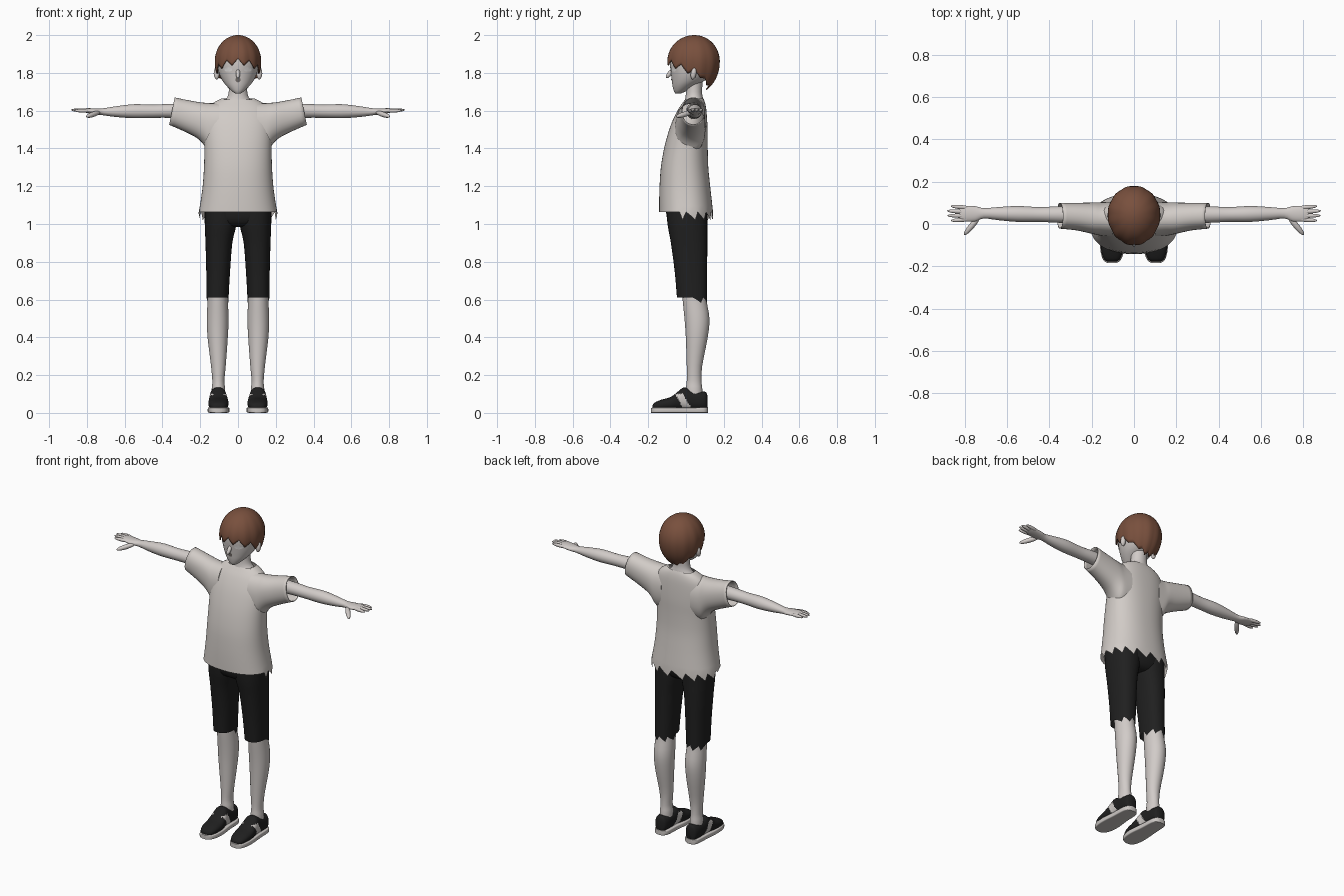
import bpy, bmesh, math
from mathutils import Vector, Matrix
from mathutils.bvhtree import BVHTree

cube = bpy.data.objects.get("Cube")
if cube:
    bpy.data.objects.remove(cube, do_unlink=True)


def material(name, r, g, b):
    m = bpy.data.materials.new(name)
    m.use_nodes = True
    m.diffuse_color = (r, g, b, 1)
    node = next(n for n in m.node_tree.nodes if n.type == 'BSDF_PRINCIPLED')
    node.inputs["Base Color"].default_value = (r, g, b, 1)
    node.inputs["Roughness"].default_value = 0.8
    return m


SKIN = material("pale skin", 0.64, 0.60, 0.58)
CLOTH = material("shirt cloth", 0.64, 0.60, 0.57)
HAIR = material("brown hair", 0.19, 0.08, 0.047)
BLACK = material("black fabric", 0.014, 0.014, 0.014)
RUBBER = material("light rubber", 0.60, 0.57, 0.55)
SHADE = material("lip grey", 0.17, 0.15, 0.14)
WHITE = material("eye white", 0.75, 0.73, 0.72)


def finish(name, bm, mats, mirror=False, thickness=0):
    bmesh.ops.recalc_face_normals(bm, faces=bm.faces)
    mesh = bpy.data.meshes.new(name)
    bm.to_mesh(mesh)
    bm.free()
    for m in mats:
        mesh.materials.append(m)
    mesh.polygons.foreach_set("use_smooth", [True] * len(mesh.polygons))
    mesh.set_sharp_from_angle(angle=math.radians(50))
    obj = bpy.data.objects.new(name, mesh)
    bpy.context.scene.collection.objects.link(obj)
    if thickness:
        mod = obj.modifiers.new("thickness", 'SOLIDIFY')
        mod.thickness = thickness
        mod.offset = -1
    if mirror:
        obj.modifiers.new("mirror", 'MIRROR')
    return obj


def spline(rings, steps):
    """Smoothly add rings between the given ones."""
    out = []
    for k in range(len(rings) - 1):
        a, b, c, d = (rings[min(max(k + o, 0), len(rings) - 1)] for o in (-1, 0, 1, 2))
        for s in range(steps):
            t = s / steps
            out.append([q + t / 2 * (r - p + t * (2*p - 5*q + 4*r - w + t * (3*q - p - 3*r + w)))
                        for p, q, r, w in zip(a, b, c, d)])
    return out + [list(rings[-1])]


def loft(name, rings, mats, axis='z', n=32, power=2, caps=(True, True), steps=3,
         edge=None, paint=None, **kw):
    """Rings are (position, low, high, low, high) across the axis."""
    bm = bmesh.new()
    rows = []
    full = spline(rings, steps)
    for k, (pos, lo1, hi1, lo2, hi2) in enumerate(full):
        row = []
        for i in range(n):
            a = 2 * math.pi * i / n
            c, s = math.cos(a), math.sin(a)
            u = (lo1 + hi1) / 2 + (hi1 - lo1) / 2 * math.copysign(abs(c) ** (2 / power), c)
            v = (lo2 + hi2) / 2 + (hi2 - lo2) / 2 * math.copysign(abs(s) ** (2 / power), s)
            co = Vector({'z': (u, v, pos), 'x': (pos, u, v), 'y': (u, pos, v)}[axis])
            if edge:
                edge(co, i, k, len(full) - 1)
            row.append(bm.verts.new(co))
        rows.append(row)
    for r0, r1 in zip(rows, rows[1:]):
        for i in range(n):
            j = (i + 1) % n
            bm.faces.new((r0[i], r0[j], r1[j], r1[i]))
    if caps[0]:
        bm.faces.new(rows[0])
    if caps[1]:
        bm.faces.new(rows[-1])
    if paint:
        bm.normal_update()
        for f in bm.faces:
            f.material_index = paint(f)
    return finish(name, bm, mats, **kw)


def blobs(name, segments, mat, mirror=True):
    """Stretched spheres between pairs of points."""
    bm = bmesh.new()
    for a, b, r in segments:
        a, b = Vector(a), Vector(b)
        d = b - a
        m = (Matrix.Translation((a + b) / 2) @ d.to_track_quat('Z', 'Y').to_matrix().to_4x4()
             @ Matrix.Diagonal((r, r, d.length / 2, 1)))
        bmesh.ops.create_uvsphere(bm, u_segments=14, v_segments=10, radius=1, matrix=m)
    return finish(name, bm, [mat], mirror)


# Shirt: ragged collar in front, ragged hem at the back
def torn_shirt(co, i, k, last):
    if k == 0 and co.y > -0.03:
        co.z -= 0.014 * (i % 4)
    if k == last and co.y < 0.02:
        co.z -= 0.018 + (0.02 if i % 4 < 2 else 0)
        co.y -= 0.012


loft("shirt_body", [
    (1.063, -.208, .208, -.142, .143), (1.12, -.198, .198, -.142, .137),
    (1.20, -.187, .187, -.140, .128), (1.30, -.180, .180, -.133, .118),
    (1.40, -.178, .178, -.116, .115), (1.48, -.180, .180, -.095, .115),
    (1.55, -.178, .178, -.070, .112), (1.61, -.160, .160, -.040, .107),
    (1.645, -.125, .125, -.015, .100), (1.665, -.085, .085, .0, .092)],
    [CLOTH], n=64, power=2.3, caps=(False, False), edge=torn_shirt)


def slant_cuff(co, i, k, last):
    co.x -= 0.2 * (co.z - 1.597) * (k / last) ** 2


loft("sleeve", [
    (.10, -.060, .105, 1.38, 1.640), (.15, -.056, .103, 1.38, 1.640),
    (.18, -.050, .102, 1.425, 1.642), (.21, -.043, .101, 1.457, 1.645),
    (.27, -.030, .100, 1.490, 1.655), (.35, -.022, .100, 1.525, 1.670)],
    [CLOTH], axis='x', power=2.2, caps=(True, False), edge=slant_cuff,
    mirror=True, thickness=.004)


# Shorts
def torn_leg(co, i, k, last):
    if k == 0 and co.y > 0.02:
        co.z -= 0.01 * (i % 4)


loft("shorts_leg", [
    (.612, .050, .166, -.048, .112), (.75, .042, .168, -.060, .112),
    (.90, .030, .172, -.080, .113), (1.0, .008, .176, -.098, .113),
    (1.09, .003, .176, -.105, .113)],
    [BLACK], power=2.3, caps=(False, True), edge=torn_leg, mirror=True)
loft("shorts_hip", [
    (.985, -.09, .09, -.05, .07), (1.0, -.13, .13, -.085, .095),
    (1.04, -.172, .172, -.103, .113), (1.10, -.174, .174, -.105, .115)],
    [BLACK], power=2.4)

# Lower legs
loft("lower_leg", [
    (.09, .068, .140, .002, .088), (.13, .068, .139, .000, .086),
    (.17, .072, .136, .004, .082), (.25, .065, .143, .004, .086),
    (.40, .054, .161, -.001, .115), (.50, .050, .165, -.008, .124),
    (.60, .054, .161, -.018, .108), (.70, .056, .160, -.025, .100)],
    [SKIN], mirror=True)


# Shoes with a slanted side flash
def side_flash(f):
    c = f.calc_center_median()
    on_flash = abs(c.y + .03 - (.09 - c.z) * .55) < .022
    return int(on_flash and .025 < c.z < .1 and abs(f.normal.x) > .35)


loft("shoe_upper", [
    (-.178, .085, .125, .02, .040), (-.165, .066, .142, .015, .055),
    (-.13, .054, .154, .015, .070), (-.08, .050, .157, .015, .085),
    (-.04, .055, .153, .015, .115), (-.01, .060, .150, .015, .135),
    (.03, .062, .148, .015, .122), (.08, .064, .146, .015, .113),
    (.105, .072, .138, .015, .110), (.114, .09, .12, .02, .09)],
    [BLACK, RUBBER], axis='y', n=40, power=2.4, steps=6, paint=side_flash, mirror=True)
loft("shoe_sole", [
    (-.185, .088, .122, 0, .026), (-.172, .064, .144, 0, .028),
    (-.13, .048, .158, 0, .03), (-.07, .046, .160, 0, .03),
    (0, .054, .154, 0, .03), (.08, .058, .150, 0, .03),
    (.107, .070, .140, 0, .03), (.117, .09, .12, 0, .03)],
    [RUBBER], axis='y', power=7, mirror=True)

# Arms and hands
loft("arm", [
    (.20, .000, .085, 1.555, 1.640), (.36, .006, .083, 1.562, 1.636),
    (.45, .010, .080, 1.562, 1.632), (.55, .010, .085, 1.560, 1.634),
    (.64, .018, .080, 1.566, 1.624), (.71, .026, .075, 1.575, 1.613),
    (.75, .012, .084, 1.580, 1.612), (.80, .012, .086, 1.588, 1.613),
    (.825, .020, .080, 1.595, 1.609)],
    [SKIN], axis='x', mirror=True)
blobs("fingers", [
    ((.77, .076, 1.60), (.866, .084, 1.603), .010),
    ((.77, .056, 1.60), (.884, .062, 1.604), .010),
    ((.77, .038, 1.60), (.882, .040, 1.603), .010),
    ((.77, .022, 1.60), (.866, .016, 1.600), .010),
    ((.73, .035, 1.593), (.803, -.052, 1.568), .014)], SKIN)

# Neck and head
loft("neck", [
    (1.60, -.10, .10, -.01, .10), (1.64, -.082, .082, -.010, .094),
    (1.665, -.060, .060, -.004, .090), (1.70, -.049, .049, .000, .085),
    (1.78, -.048, .048, .000, .090)], [SKIN])
head = loft("head", [
    (1.690, -.012, .012, -.056, -.030), (1.703, -.032, .032, -.064, .0),
    (1.73, -.060, .060, -.071, .050), (1.76, -.083, .083, -.075, .100),
    (1.80, -.101, .101, -.080, .138), (1.85, -.108, .108, -.085, .150),
    (1.90, -.103, .103, -.078, .148), (1.95, -.075, .075, -.045, .118),
    (1.98, -.02, .02, .02, .07)], [SKIN], n=40)
blobs("ears", [((.112, .035, 1.765), (.115, .045, 1.828), .015)], SKIN)
blobs("nose", [((0, -.068, 1.82), (0, -.105, 1.773), .012)], SKIN, mirror=False)

tree = BVHTree.FromPolygons([v.co for v in head.data.vertices],
                            [list(p.vertices) for p in head.data.polygons])


def face_plate(name, x, z, rx, rz, mat, mirror):
    """Thin oval laid on the front of the head."""
    bm = bmesh.new()

    def point(dx, dz):
        hit = tree.ray_cast(Vector((x + dx, -1, z + dz)), Vector((0, 1, 0)))[0]
        return bm.verts.new(hit + Vector((0, -.003, 0)))

    mid = point(0, 0)
    angles = [2 * math.pi * i / 20 for i in range(20)]
    rim = [point(rx * math.cos(a), rz * math.sin(a)) for a in angles]
    for i in range(20):
        bm.faces.new((mid, rim[i], rim[(i + 1) % 20]))
    finish(name, bm, [mat], mirror)


face_plate("eye", .052, 1.818, .021, .012, WHITE, True)
face_plate("mouth", 0, 1.763, .014, .013, SHADE, False)

# Hair: a bowl of pointed locks, high over the face and low at the nape
bm = bmesh.new()
COLS, ROWS = 96, 18
center = Vector((0, .045, 1.86))
crown = bm.verts.new(center + Vector((0, 0, .14)))
columns = []
for i in range(COLS):
    a = 2 * math.pi * i / COLS
    front = math.cos(a)
    lock = 1 - abs(i % 8 - 4) / 4
    bottom = 1.815 + (.06 if front > 0 else .09) * front
    bottom -= lock * (.035 if front > 0 else .018)
    drop = (bottom - center.z) / (.14 if bottom > center.z else .17)
    end = math.asin(drop)
    col = []
    for r in range(1, ROWS + 1):
        t = r / ROWS
        phi = math.pi / 2 + (end - math.pi / 2) * t
        swell = math.cos(phi) * (1 + .03 * (lock - .5) * t)
        depth = .145 if front > 0 else .135
        height = .14 if phi > 0 else .17
        col.append(bm.verts.new(center + Vector((
            .124 * swell * math.sin(a), -depth * swell * front, height * math.sin(phi)))))
    columns.append(col)
for c0, c1 in zip(columns, columns[1:] + columns[:1]):
    bm.faces.new((crown, c0[0], c1[0]))
    for r in range(ROWS - 1):
        bm.faces.new((c0[r], c0[r + 1], c1[r + 1], c1[r]))
finish("hair", bm, [HAIR], thickness=.006)
